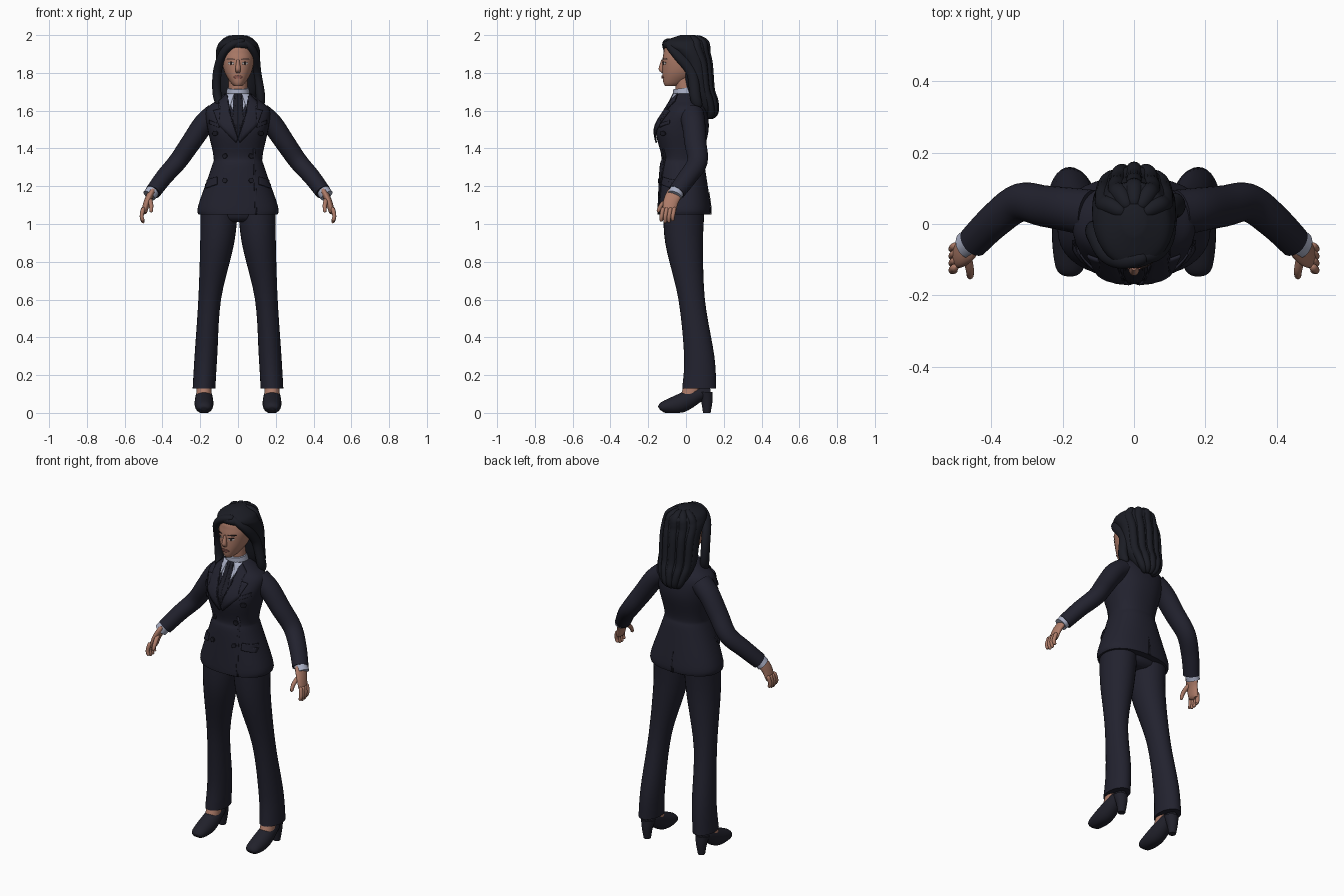
import bpy, bmesh, math
from mathutils import Vector
from mathutils.bvhtree import BVHTree

if "Cube" in bpy.data.objects:
    bpy.data.objects.remove(bpy.data.objects["Cube"])

parts = []
FORWARD = Vector((0, 1, 0))
UP = Vector((0, 0, 1))


def material(name, *rgb):
    mat = bpy.data.materials.new(name)
    mat.use_nodes = True
    mat.diffuse_color = (*rgb, 1)
    shader = mat.node_tree.nodes["Principled BSDF"]
    shader.inputs["Base Color"].default_value = (*rgb, 1)
    shader.inputs["Roughness"].default_value = .8
    return mat


suit = material("navy_suit", .016, .016, .028)
black = material("black_hair", .011, .012, .018)
skin = material("warm_skin", .42, .2, .14)
white = material("pale_shirt", .4, .43, .56)
dark = material("dark_tie", .012, .012, .02)
leather = material("shoe_leather", .015, .015, .024)
eye_white = material("eye_white", .5, .45, .43)
iris = material("dark_iris", .03, .02, .02)
lip = material("muted_lip", .3, .11, .09)


def finish(name, bm, mat, mirror):
    """Turn a bmesh into an object, mirrored left to right if asked."""
    mesh = bpy.data.meshes.new(name)
    bm.to_mesh(mesh)
    bm.free()
    mesh.materials.append(mat)
    obj = bpy.data.objects.new(name, mesh)
    bpy.context.collection.objects.link(obj)
    if mirror:
        obj.modifiers.new("Mirror", "MIRROR").use_mirror_merge = False
    parts.append(obj)
    return obj


def spline(stations, steps=5):
    """Smooth curve through stations of position and radii."""
    points = [Vector(station) for station in stations]
    last = len(points) - 1
    curve = []
    for i in range(last):
        before, start, end, after = (points[min(max(i + k, 0), last)] for k in (-1, 0, 1, 2))
        leave, arrive = (end - before) / 2, (after - start) / 2
        for j in range(steps):
            t = j / steps
            ease = t * t * (3 - 2 * t)
            curve.append(start.lerp(end, ease) + leave * (t * (1 - t) ** 2) - arrive * (t * t * (1 - t)))
    return curve + [points[last]]


def loft(name, stations, mat, mirror=False, ref=None, power=2, sides=28, rounded=False):
    """Skin oval rings of x, y, z, width, depth; rings lie level unless ref is given."""
    bm = bmesh.new()
    rows = spline(stations)
    last = len(rows) - 1
    rings = []
    for i, row in enumerate(rows):
        centre, width, depth = Vector(row[:3]), row[3], row[4]
        if rounded:
            swell = math.sqrt(1 - (2 * i / last - 1) ** 6)
            width, depth = width * swell, depth * swell
        tangent, u = -UP, FORWARD
        if ref:
            tangent = Vector(rows[min(i + 1, last)][:3]) - Vector(rows[max(i - 1, 0)][:3])
            tangent.normalize()
            u = (ref - tangent * ref.dot(tangent)).normalized()
        v = tangent.cross(u)
        ring = []
        for k in range(sides):
            angle = math.tau * k / sides
            c, s = math.cos(angle), math.sin(angle)
            across = math.copysign(abs(c) ** (2 / power), c) * max(width, .001)
            deep = math.copysign(abs(s) ** (2 / power), s) * max(depth, .001)
            place = centre + v * across + u * deep
            place.z = max(place.z, 0)
            ring.append(bm.verts.new(place))
        rings.append(ring)
    for lower, upper in zip(rings, rings[1:]):
        for k in range(sides):
            n = (k + 1) % sides
            bm.faces.new((lower[k], lower[n], upper[n], upper[k]))
    bm.faces.new(rings[0])
    bm.faces.new(rings[-1])
    bmesh.ops.recalc_face_normals(bm, faces=bm.faces)
    return finish(name, bm, mat, mirror)


def column(name, x, rows, mat, **options):
    """Loft at one x, from rows of y, z, width, depth."""
    return loft(name, [(x, *row) for row in rows], mat, **options)


def tube(name, path, start, end, mat, ratio=1, **options):
    """Loft along a path with an even taper."""
    last = len(path) - 1
    radii = [start + (end - start) * i / last for i in range(last + 1)]
    stations = [(*point, r, r * ratio) for point, r in zip(path, radii)]
    return loft(name, stations, mat, ref=FORWARD, **options)


def surface(obj):
    bpy.context.view_layer.update()
    return BVHTree.FromObject(obj, bpy.context.evaluated_depsgraph_get())


def plate(name, outline, target, mat, lift=.002, thick=.003, mirror=True, side=-1):
    """Thin panel outlined in x and z, draped on a surface."""
    bm = bmesh.new()
    bm.faces.new([bm.verts.new((x, 0, z)) for x, z in outline])
    bmesh.ops.triangulate(bm, faces=bm.faces)
    for _ in range(3):
        bmesh.ops.subdivide_edges(bm, edges=bm.edges[:], cuts=1, use_grid_fill=True)
    for vert in bm.verts:
        origin = vert.co + FORWARD * side
        hit = target.ray_cast(origin, FORWARD * -side)[0]
        vert.co = hit or target.find_nearest(vert.co + FORWARD * side / 10)[0]
        vert.co.y += side * lift
    obj = finish(name, bm, mat, mirror)
    solid = obj.modifiers.new("Thickness", "SOLIDIFY")
    solid.thickness, solid.offset = thick, 0


def oval(x, z, width, height, count=12):
    angles = [math.tau * k / count for k in range(count)]
    return [(x + width * math.cos(a), z + height * math.sin(a)) for a in angles]


# Jacket body
jacket = column("jacket", 0, [
    (-.01, 1.05, .21, .14), (-.01, 1.1, .21, .14), (-.02, 1.3, .14, .12), (-.02, 1.36, .13, .11),
    (-.02, 1.5, .16, .14), (0, 1.6, .17, .11), (0, 1.65, .12, .08), (0, 1.69, .07, .06)],
    suit, power=2.3, sides=40)
cloth = surface(jacket)

# Sleeves and shirt cuffs
tube("sleeve", [(.12, .03, 1.58), (.18, .04, 1.53), (.25, .05, 1.43), (.32, .06, 1.33), (.39, .01, 1.25),
                (.45, -.05, 1.17)], .06, .042, suit, ratio=1.1, mirror=True)
tube("shirt_cuff", [(.44, -.04, 1.19), (.47, -.06, 1.15)], .036, .036, white, ratio=1.1, mirror=True)

# Hands
tube("palm", [(.45, -.05, 1.18), (.48, -.08, 1.12), (.5, -.09, 1.05)], .02, .016, skin,
     ratio=2.2, mirror=True, rounded=True)
for i, finger in enumerate(("index", "middle", "ring", "little")):
    y = .02 * i - .12
    tip = 1 + .01 * abs(i - 1.4)
    tube(finger + "_finger", [(.5, y, 1.09), (.51, y - .01, 1.04), (.5, y - .01, tip)], .012, .009, skin,
         mirror=True, sides=12, rounded=True)
tube("thumb", [(.47, -.08, 1.14), (.46, -.13, 1.1), (.46, -.15, 1.06)], .014, .009, skin,
     mirror=True, sides=12, rounded=True)

# Trousers
loft("trouser_leg", [
    (.1, -.01, 1.1, .1, .11), (.11, -.01, .9, .09, .1), (.15, .03, .6, .06, .07),
    (.17, .07, .3, .06, .08), (.18, .07, .13, .06, .09)], suit, mirror=True)
column("trouser_seat", 0, [(-.01, 1.14, .19, .11), (-.01, 1.04, .18, .1), (-.01, 1.01, .12, .07)], suit)

# Ankles and heeled shoes
column("ankle", .18, [(.06, .2, .04, .05), (.02, .09, .04, .05)], skin, mirror=True)
column("shoe", .18, [
    (-.14, .02, .02, .01), (-.12, .03, .04, .03), (-.03, .05, .05, .05), (.07, .1, .04, .04),
    (.13, .11, .02, .02)], leather, mirror=True, ref=UP)
column("shoe_heel", .18, [(.1, .11, .04, .04), (.11, .06, .03, .03), (.11, 0, .02, .02)], leather, mirror=True)

# Neck and shirt collar
column("neck", 0, [(0, 1.64, .05, .05), (-.01, 1.8, .05, .05)], skin)
tube("shirt_collar", [(0, 0, 1.64), (0, -.01, 1.72)], .07, .058, white)

# Shirt front, tie, lapels and jacket details
plate("shirt_front", [(0, 1.69), (.06, 1.69), (0, 1.52)], cloth, white)
plate("tie", [(0, 1.69), (.02, 1.69), (.01, 1.64), (.03, 1.56), (0, 1.45)], cloth, dark, lift=.007, thick=.006)
plate("collar_point", [(.02, 1.69), (.06, 1.69), (.05, 1.6)], cloth, white, lift=.006)
plate("lapel", [(.06, 1.69), (.1, 1.65), (.09, 1.61), (.13, 1.6), (.1, 1.52), (.01, 1.43), (0, 1.45), (.04, 1.57)],
      cloth, suit, lift=.009, thick=.008)
plate("pocket_flap", [(.11, 1.25), (.17, 1.23), (.17, 1.19), (.11, 1.21)], cloth, suit, lift=.006, thick=.009)
plate("chest_pocket", [(.1, 1.53), (.15, 1.55), (.15, 1.53), (.1, 1.51)], cloth, suit, lift=.004, thick=.006)
plate("front_edge", [(.09, 1.05), (.1, 1.05), (.09, 1.4), (.08, 1.4)], cloth, suit, mirror=False)
plate("back_vent", [(0, 1.05), (.01, 1.05), (0, 1.17)], cloth, dark, side=1)
for row, x, z in (("upper", .12, 1.48), ("middle", .07, 1.36), ("lower", .07, 1.23)):
    plate(row + "_button", oval(x, z, .013, .013), cloth, dark, lift=.005, thick=.009)

# Head and face
head = column("head", 0, [
    (-.08, 1.73, .02, .03), (-.06, 1.75, .04, .06), (-.03, 1.8, .07, .095), (-.02, 1.86, .085, .105),
    (-.02, 1.9, .084, .1), (-.02, 1.94, .07, .09), (-.01, 1.98, .04, .05)], skin, power=2.1)
face = surface(head)
column("nose", 0, [(-.12, 1.87, .007, .01), (-.13, 1.82, .014, .015), (-.12, 1.8, .01, .008)], skin)
plate("eye", oval(.037, 1.85, .016, .007), face, eye_white, thick=.002)
plate("pupil", oval(.037, 1.85, .006, .006), face, iris, lift=.004, thick=.002)
plate("eyelid", oval(.037, 1.857, .018, .002), face, iris, lift=.004, thick=.002)
plate("eyebrow", oval(.04, 1.873, .022, .003), face, iris)
plate("lips", [(0, 1.784), (.01, 1.786), (.026, 1.778), (.01, 1.77), (0, 1.77)], face, lip, lift=.003, thick=.006)

# Hair mass with locks down the back
hair_rows = [
    (.01, 2, .03, .04), (0, 1.97, .09, .11), (0, 1.94, .11, .12), (.02, 1.91, .117, .1), (.05, 1.85, .117, .08),
    (.07, 1.72, .114, .07), (.09, 1.66, .1, .07), (.11, 1.6, .07, .05), (.11, 1.57, .03, .02)]
column("hair", 0, hair_rows, black, sides=40)
for name, angle in (("right", -1), ("right_middle", -.5), ("middle", 0), ("left_middle", .5), ("left", 1)):
    s, c = .85 * math.sin(angle), .85 * math.cos(angle)
    tube(name + "_back_lock", [(w * s, y + d * c, z - .01) for y, z, w, d in hair_rows], .03, .02, black,
         sides=16, rounded=True)

# Locks framing the face
tube("right_front_lock", [(.04, -.09, 1.97), (-.03, -.1, 1.95), (-.08, -.08, 1.9), (-.11, -.03, 1.8),
                          (-.11, -.02, 1.68), (-.08, -.06, 1.6)], .022, .024, black, ratio=1.2, rounded=True)
tube("left_front_lock", [(.02, -.09, 1.97), (.06, -.08, 1.94), (.09, -.04, 1.89), (.1, .03, 1.8),
                         (.12, .05, 1.67), (.11, .07, 1.61)], .02, .026, black, ratio=1.2, rounded=True)

# Smooth shading with crisp edges
bpy.ops.object.select_all(action="DESELECT")
for obj in parts:
    obj.select_set(True)
bpy.context.view_layer.objects.active = jacket
bpy.ops.object.shade_smooth_by_angle(angle=math.radians(45))
